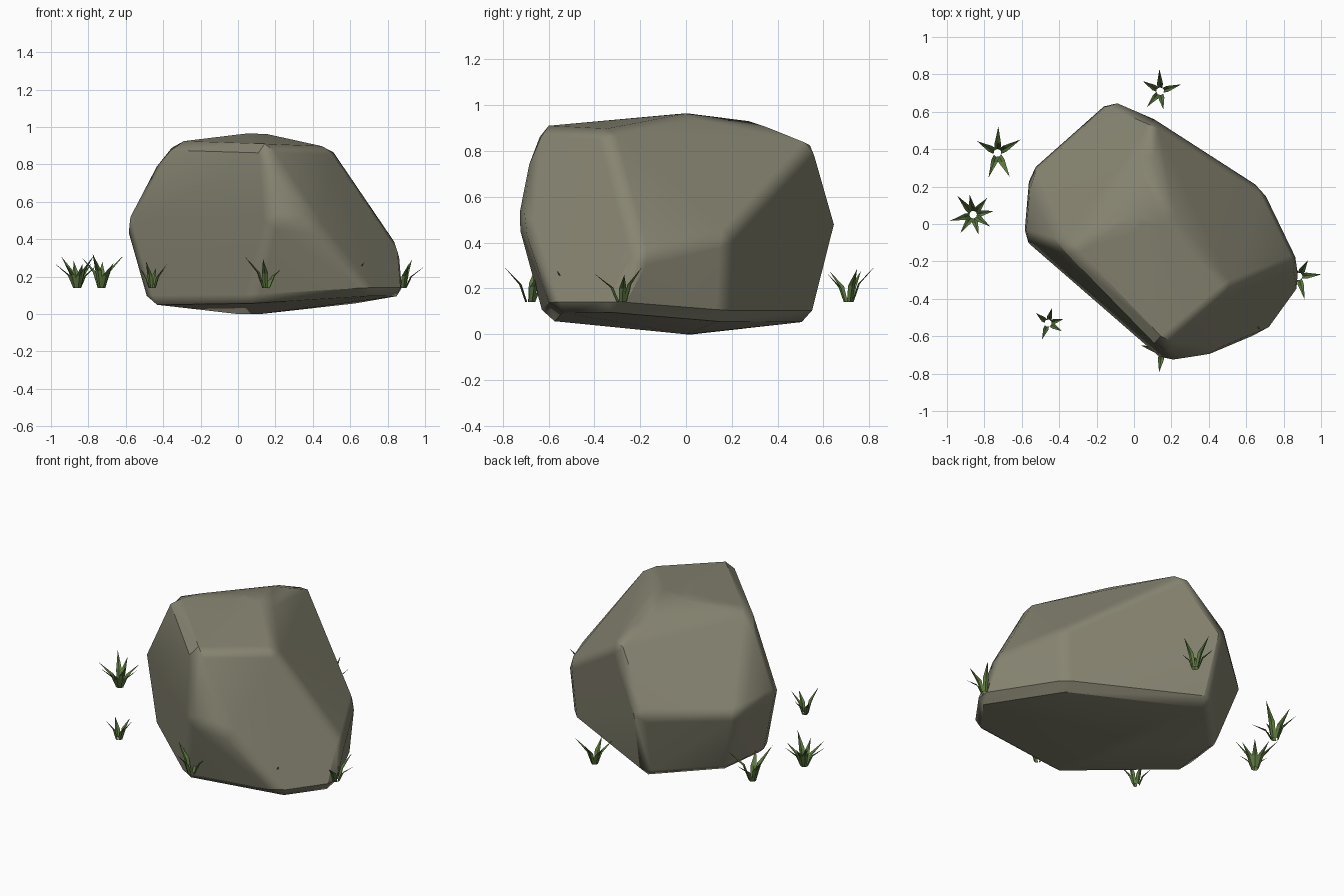
import bpy, bmesh, math, random
from mathutils import Vector

random.seed(4)
cube = bpy.data.objects.get("Cube")
if cube:
    bpy.data.objects.remove(cube, do_unlink=True)


def make_material(name, rgb):
    mat = bpy.data.materials.new(name)
    mat.use_nodes = True
    mat.diffuse_color = (*rgb, 1)
    bsdf = next(n for n in mat.node_tree.nodes if n.type == 'BSDF_PRINCIPLED')
    bsdf.inputs["Base Color"].default_value = (*rgb, 1)
    bsdf.inputs["Roughness"].default_value = 0.9
    return mat


def make_object(name, bm, mat):
    mesh = bpy.data.meshes.new(name)
    bm.to_mesh(mesh)
    bm.free()
    mesh.materials.append(mat)
    obj = bpy.data.objects.new(name, mesh)
    bpy.context.scene.collection.objects.link(obj)
    return obj


stone = make_material("stone_grey", (0.24, 0.23, 0.165))
green = make_material("grass_green", (0.11, 0.19, 0.05))

# Boulder: hull of its main corners, with the hard edges chamfered
top = [(.14, -.66, .905), (.51, -.35, .89), (-.37, -.13, .92), (0, 0, .965),
       (.19, .02, .965), (.06, .36, .92), (.1, .57, .84)]
middle = [(-.6, -.07, .48), (-.57, .28, .47), (-.13, .67, .49), (.17, -.74, .5),
          (.43, -.7, .47), (.88, -.2, .34), (.69, .19, .43)]
base = [(-.48, -.13, .055), (-.44, .2, .055), (-.1, .56, .06), (.66, .17, .06),
        (.9, -.33, .1), (.72, -.58, .1), (.06, -.62, .06), (0, .03, 0), (.12, 0, 0)]
bm = bmesh.new()
for corner in top + middle + base:
    bm.verts.new(corner)
bmesh.ops.convex_hull(bm, input=bm.verts[:])
loose = [v for v in bm.verts if not v.link_faces]
bmesh.ops.delete(bm, geom=loose, context='VERTS')
bmesh.ops.dissolve_limit(bm, angle_limit=math.radians(3), verts=bm.verts[:], edges=bm.edges[:])
bmesh.ops.recalc_face_normals(bm, faces=bm.faces[:])
hard = [e for e in bm.edges if e.calc_face_angle(0) > math.radians(15)]
bmesh.ops.bevel(bm, geom=hard, offset=0.045, offset_type='OFFSET', segments=1,
                profile=0.5, affect='EDGES', clamp_overlap=True)
bmesh.ops.recalc_face_normals(bm, faces=bm.faces[:])
boulder = make_object("boulder", bm, stone)
bpy.ops.object.select_all(action='DESELECT')
boulder.select_set(True)
bpy.context.view_layer.objects.active = boulder
bpy.ops.object.shade_smooth_by_angle(angle=math.radians(32))
# Keep the big facets flat and let only the chamfers blend
flatten = boulder.modifiers.new("flat_facets", 'WEIGHTED_NORMAL')
flatten.weight = 80
flatten.keep_sharp = True


# Grass: creased, pointed blades leaning out of a clump
def add_blade(bm, angle, reach, height, width):
    out = Vector((math.cos(angle), math.sin(angle), 0))
    side = Vector((-out.y, out.x, 0))

    def row(r, z, w):
        centre = out * r + Vector((0, 0, z))
        return [bm.verts.new(centre - side * w),
                bm.verts.new(centre + out * w * 0.5),
                bm.verts.new(centre + side * w)]

    low = row(0.015, 0, width * 0.8)
    mid = row(0.015 + reach * 0.22, height * 0.5, width)
    tip = bm.verts.new(out * reach + Vector((0, 0, height)))
    for i in range(2):
        bm.faces.new((low[i], low[i + 1], mid[i + 1], mid[i]))
        bm.faces.new((mid[i], mid[i + 1], tip))


# Each tuft: x, y, size, and blade directions in degrees
tufts = [
    (-.86, .05, 1.0, (10, 50, 100, 130, 195, 235, 285, 325)),
    (-.73, .38, 1.1, (30, 88, 150, 250, 297)),
    (-.46, -.53, .7, (15, 75, 140, 250, 330)),
    (.14, .71, .9, (18, 92, 150, 230, 280)),
    (.88, -.28, .95, (5, 60, 130, 210, 285)),
    (.15, -.68, 1.0, (20, 75, 165, 262)),
    (.6, -.5, .9, (45, 110, 180, 250, 320)),
]
for i, (x, y, size, directions) in enumerate(tufts):
    bm = bmesh.new()
    for degrees in directions:
        add_blade(bm, math.radians(degrees), size * random.uniform(.105, .135),
                  random.uniform(.12, .18) * (0.4 + 0.6 * size), 0.017 * (0.4 + 0.6 * size))
    tuft = make_object(f"grass_tuft_{i + 1}", bm, green)
    tuft.location = (x, y, 0.14)
